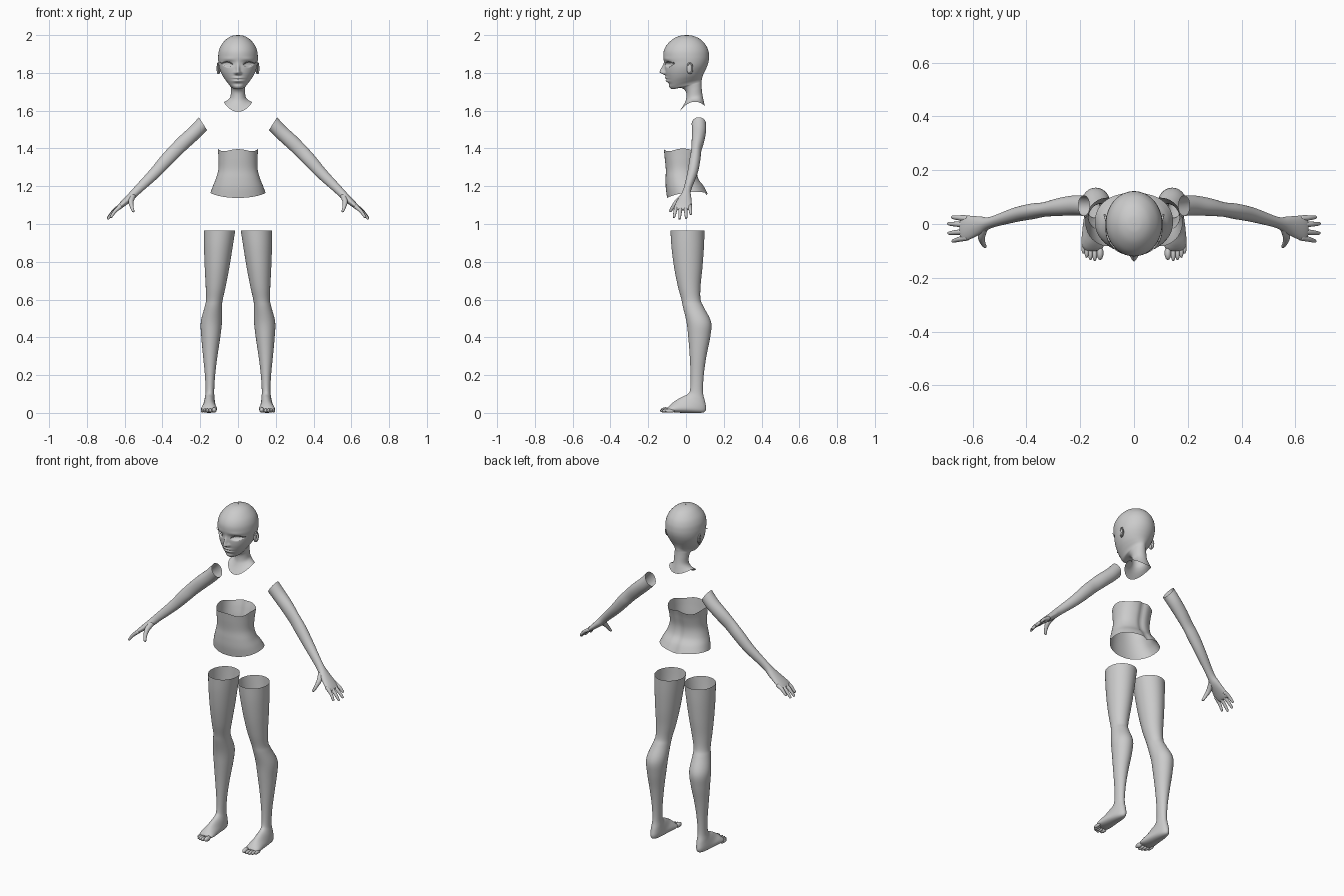
import bpy, bmesh
from math import sin, cos, pi, exp, sqrt, copysign
from mathutils import Vector


def spline(rows, n):
    """Catmull-Rom through rows of numbers, n steps per span."""
    ext = [rows[0]] + list(rows) + [rows[-1]]
    out = []
    for i in range(1, len(ext) - 2):
        for k in range(n):
            t = k / n
            out.append([0.5 * (2 * b + (c - a) * t + (2 * a - 5 * b + 4 * c - d) * t * t
                               + (3 * b - a - 3 * c + d) * t ** 3)
                        for a, b, c, d in zip(*ext[i - 1:i + 3])])
    out.append(list(rows[-1]))
    return out


def finish(name, bm, mirror):
    bmesh.ops.recalc_face_normals(bm, faces=bm.faces)
    me = bpy.data.meshes.new(name)
    bm.to_mesh(me)
    bm.free()
    for p in me.polygons:
        p.use_smooth = True
    ob = bpy.data.objects.new(name, me)
    bpy.context.collection.objects.link(ob)
    if mirror:
        ob.modifiers.new("Mirror", 'MIRROR').use_mirror_merge = False
    return ob


def loft(name, rings, seg=32, n=4, power=1.0, shape=None, mirror=False, cap=False, cap0=False):
    """Ring = point A, opposite point B, sideways half width (x, y), lift of the sides."""
    bm = bmesh.new()
    loops = []
    for ax, ay, az, bx, by, bz, wx, wy, lift in spline(rings, n):
        a, b = Vector((ax, ay, az)), Vector((bx, by, bz))
        loop = []
        for j in range(seg):
            t = 2 * pi * j / seg
            c, s = (copysign(abs(f) ** power, f) for f in (cos(t), sin(t)))
            p = (a + b) / 2 + (a - b) / 2 * c + Vector((wx * s, wy * s, lift * s * s))
            if shape:
                p = shape(p, t)
            loop.append(bm.verts.new(p))
        loops.append(loop)
    for u, v in zip(loops, loops[1:]):
        for j in range(seg):
            k = (j + 1) % seg
            bm.faces.new((u[j], u[k], v[k], v[j]))
    if cap:
        bm.faces.new(loops[-1])
    if cap0:
        bm.faces.new(loops[0])
    return finish(name, bm, mirror)


def tube(name, pts, radii, wide=(0, 1, 0), seg=12):
    """Rounded mirrored tube along a few points."""
    pts = [Vector(p) for p in pts]
    end = (pts[-1] - pts[-2]).normalized()
    pts.append(pts[-1] + end * radii[-1] * 0.8)
    radii = list(radii) + [radii[-1] * 0.25]
    w = Vector(wide)
    rings = []
    for i, p in enumerate(pts):
        t = pts[min(i + 1, len(pts) - 1)] - pts[max(i - 1, 0)]
        d = t.cross(w).normalized() * radii[i]
        rings.append((*(p + d), *(p - d), w.x * radii[i], w.y * radii[i], 0))
    return loft(name, rings, seg, 4, mirror=True, cap=True, cap0=True)


def ellipsoid(name, loc, size):
    bm = bmesh.new()
    bmesh.ops.create_uvsphere(bm, u_segments=16, v_segments=12, radius=1)
    for v in bm.verts:
        v.co = Vector(loc) + Vector(a * b for a, b in zip(v.co, size))
    return finish(name, bm, True)


def g(x, s):
    return exp(-(x / s) ** 2)


# Head and neck: tilted rings, then soft facial features
def face(p, t):
    x, z = abs(p.x), p.z
    if p.y < -0.02 and z > 1.73:
        ridge = g(z - 1.803, 0.034 if z > 1.803 else 0.011)
        d = 0.029 * ridge * g(x, 0.008 + 0.006 * g(z - 1.8, 0.012))
        d += 0.006 * g(x - 0.012, 0.006) * g(z - 1.797, 0.007)
        lip = g(x, 0.026)
        d += lip * (0.008 * g(z - 1.773, 0.006) + 0.009 * g(z - 1.757, 0.007)
                    - 0.004 * g(z - 1.766, 0.003) - 0.004 * g(z - 1.742, 0.008))
        d -= 0.007 * g(x - 0.045, 0.025) * g(z - 1.85, 0.016)
        d += 0.003 * g(x - 0.055, 0.03) * g(z - 1.872, 0.01)
        dx = (x - 0.055) / 0.029
        if abs(dx) < 1:
            lens = abs(z - 1.846 - 0.003 * dx) / (0.0125 * (1 - dx * dx) + 1e-6)
            d -= 0.018 * min(1, max(0, (1.15 - lens) / 0.3))
        p.y -= d
    return p


# front z, front y, back z, back y, half width, side lift
HEAD = [(2.0, .003, 2.0, .005, .001, 0), (1.996, -.032, 1.996, .036, .03, 0),
        (1.98, -.068, 1.98, .073, .06, 0), (1.95, -.1, 1.95, .103, .087, 0),
        (1.918, -.117, 1.918, .118, .101, 0), (1.885, -.12, 1.887, .122, .105, 0),
        (1.855, -.115, 1.862, .12, .104, 0), (1.825, -.112, 1.838, .113, .1, 0),
        (1.795, -.109, 1.815, .103, .091, 0), (1.765, -.101, 1.795, .093, .078, 0),
        (1.74, -.093, 1.78, .087, .063, 0), (1.722, -.086, 1.768, .084, .05, 0),
        (1.714, -.07, 1.757, .083, .043, 0), (1.72, -.025, 1.745, .082, .039, 0),
        (1.70, -.001, 1.72, .083, .038, 0), (1.665, .001, 1.685, .087, .04, 0),
        (1.635, -.01, 1.655, .093, .053, .012), (1.594, -.036, 1.625, .1, .074, .036)]
loft("head", [(0, yf, zf, 0, yb, zb, w, 0, l) for zf, yf, zb, yb, w, l in HEAD],
     120, 8, shape=face)


def face_y(x):
    return 0.003 - 0.116 * sqrt(1 - (x / 0.104) ** 2)


# Ears, lashes and brows
ellipsoid("ear", (.1, .018, 1.822), (.007, .014, .027))
rim = [(.105 + .004 * cos(a), .02 + .014 * cos(a), 1.824 + .028 * sin(a))
       for a in (-1.9, -1.0, -.3, .4, 1.1, 1.8, 2.5)]
tube("ear_rim", rim, [.004] * 7, (1, 0, 0), 8)
lash, brow = [], []
for i in range(6):
    x = .028 + .011 * i
    dx = (x - .055) / .029
    lash.append((x + .001, face_y(x) - .001, 1.847 + .003 * dx + .012 * max(0, 1 - dx * dx)))
    brow.append((x, face_y(x) - .001, 1.877 + .008 * sin(i * .6)))
lash.append((.097, face_y(.088) - .006, 1.857))
tube("eyelash", lash, [.001, .0015, .002, .002, .002, .002, .001], seg=6)
tube("eyebrow", brow, [.0015, .0025, .0025, .002, .0015, .001], seg=6)


# Torso: open band with a wavy top edge and a spine groove
def torso_shape(p, t):
    if p.y > 0:
        p.y -= .009 * g(p.x, .018)
        p.z -= .012 * g(p.x, .02) * g(p.z - 1.15, .03)
    p.z += .006 * cos(4 * t) * max(0, (p.z - 1.34) / .05)
    return p


TORSO = [(1.39, -.117, 1.39, .085, .106, .003), (1.35, -.113, 1.35, .072, .104, 0),
         (1.29, -.107, 1.29, .06, .104, 0), (1.24, -.108, 1.24, .068, .117, 0),
         (1.19, -.107, 1.2, .096, .133, .006), (1.138, -.1, 1.163, .116, .145, .016)]
loft("torso", [(0, yf, zf, 0, yb, zb, w, 0, l) for zf, yf, zb, yb, w, l in TORSO],
     72, 6, power=.9, shape=torso_shape)

# Arms: upper x, upper z, lower x, lower z, centre y, half depth
ARM = [(.207, 1.565, .164, 1.497, .068, .038), (.25, 1.518, .2, 1.46, .069, .037),
       (.305, 1.468, .255, 1.41, .063, .033), (.357, 1.415, .309, 1.36, .054, .027),
       (.407, 1.36, .35, 1.318, .047, .029), (.465, 1.288, .418, 1.25, .034, .027),
       (.549, 1.195, .515, 1.165, .006, .021), (.588, 1.152, .556, 1.127, -.005, .033),
       (.632, 1.106, .61, 1.087, -.015, .046), (.648, 1.086, .632, 1.073, -.016, .043),
       (.649, 1.078, .641, 1.072, -.016, .03)]
loft("arm", [(xu, y, zu, xl, y, zl, 0, h, 0) for xu, zu, xl, zl, y, h in ARM],
     32, 5, mirror=True, cap=True)

# Fingers and thumb
for name, y0, tip in (("little_finger", .021, (.674, .025, 1.053)),
                      ("ring_finger", -.003, (.688, .001, 1.034)),
                      ("middle_finger", -.028, (.687, -.034, 1.03)),
                      ("index_finger", -.05, (.672, -.063, 1.038))):
    a, b = Vector((.618, y0, 1.096)), Vector(tip)
    tube(name, [a, a.lerp(b, .5) + Vector((.004, 0, .003)), b], [.0115, .0095, .0065])
tube("thumb", [(.557, -.014, 1.147), (.567, -.046, 1.118), (.563, -.068, 1.092), (.555, -.083, 1.068)],
     [.016, .014, .01, .007], (1, 0, 0))


# Legs with feet: front z, front y, back z, back y, centre x, half width
def above_ground(p, t):
    p.z = max(p.z, 0)
    return p


LEG = [(.965, -.082, .965, .098, .098, .083), (.88, -.077, .88, .095, .104, .076),
       (.77, -.063, .77, .087, .111, .065), (.67, -.043, .67, .077, .118, .053),
       (.60, -.024, .60, .077, .125, .044), (.56, -.016, .56, .094, .131, .046),
       (.48, .003, .48, .133, .141, .056), (.40, .012, .40, .128, .144, .05),
       (.30, .02, .30, .108, .147, .038), (.20, .024, .20, .094, .148, .027),
       (.125, .022, .11, .09, .149, .023), (.10, .01, .055, .102, .15, .026),
       (.085, -.02, .018, .106, .151, .03), (.068, -.05, .001, .085, .152, .034),
       (.052, -.073, 0, .005, .153, .04), (.036, -.09, .002, -.055, .153, .042),
       (.024, -.1, .007, -.086, .152, .034)]
loft("leg", [(x, yf, zf, x, yb, zb, w, 0, 0) for zf, yf, zb, yb, x, w in LEG],
     40, 5, shape=above_ground, mirror=True, cap=True)

# Toes
for i, (x, y, r) in enumerate(((.126, -.108, .0125), (.146, -.112, .009), (.162, -.109, .0088),
                               (.176, -.1, .0085), (.188, -.085, .008))):
    ellipsoid("toe_%d" % (i + 1), (x, y, r + .003), (r, .026, r + .002))
